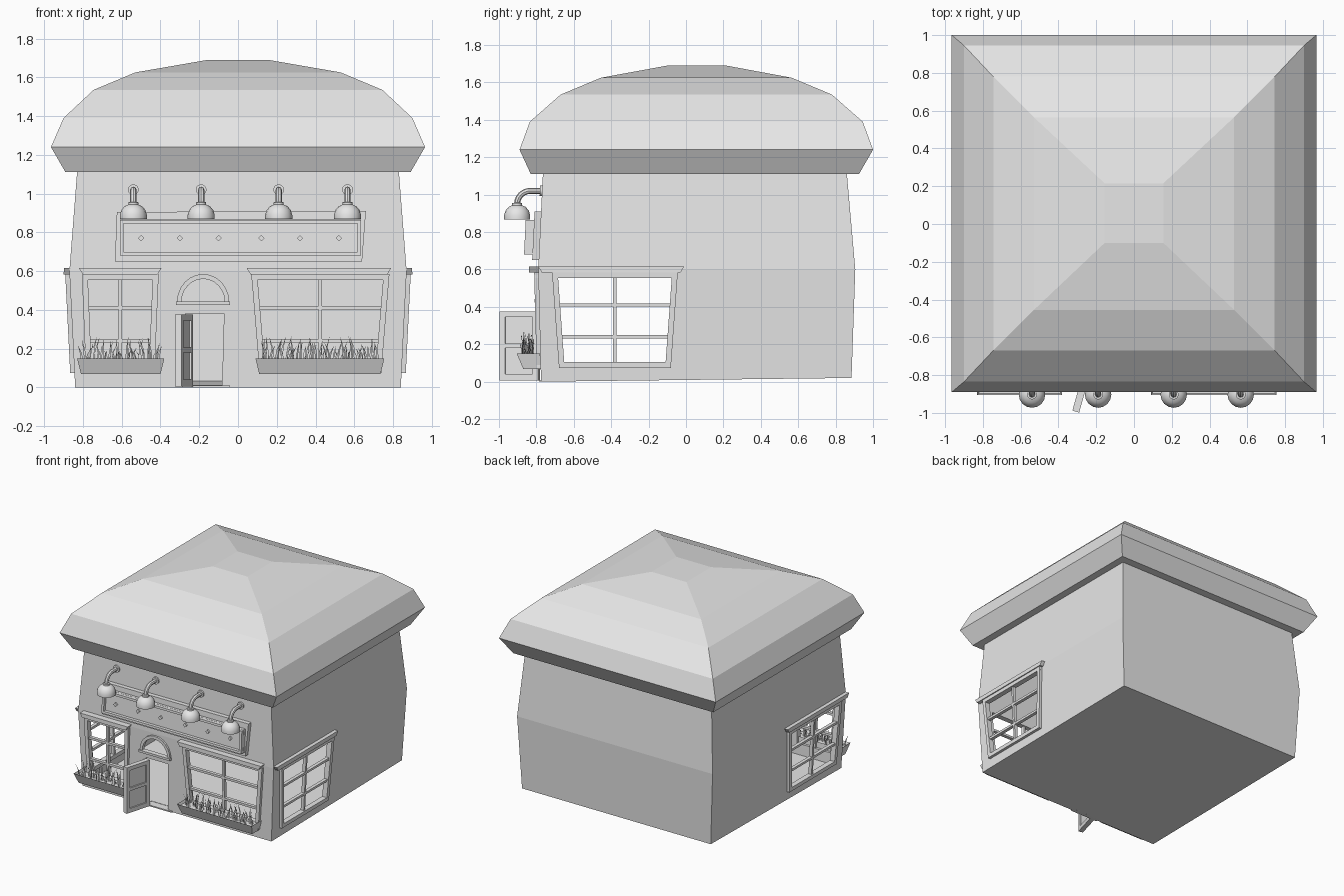
import bpy, bmesh, math, random
from mathutils import Vector

random.seed(4)
if "Cube" in bpy.data.objects:
    bpy.data.objects.remove(bpy.data.objects["Cube"])

grey = bpy.data.materials.new("plain_grey")
grey.use_nodes = True
grey.diffuse_color = (0.8, 0.8, 0.8, 1)
grey.node_tree.nodes["Principled BSDF"].inputs["Base Color"].default_value = (0.8, 0.8, 0.8, 1)


def finish(name, bm, recalc=True):
    if recalc:
        bmesh.ops.recalc_face_normals(bm, faces=bm.faces)
    mesh = bpy.data.meshes.new(name)
    bm.to_mesh(mesh)
    bm.free()
    mesh.materials.append(grey)
    obj = bpy.data.objects.new(name, mesh)
    bpy.context.collection.objects.link(obj)
    return obj


def activate(obj):
    bpy.ops.object.select_all(action='DESELECT')
    obj.select_set(True)
    bpy.context.view_layer.objects.active = obj


# Stack of vertex loops skinned together and capped
def loft(bm, loops):
    rings = [[bm.verts.new(p) for p in loop] for loop in loops]
    n = len(rings[0])
    for a, b in zip(rings, rings[1:]):
        for i in range(n):
            bm.faces.new((a[i], a[(i + 1) % n], b[(i + 1) % n], b[i]))
    bm.faces.new(rings[0][::-1])
    return bm.faces.new(rings[-1])


# Wall profile and mappings from wall coordinates (along, height, outward)
def bulge(z, low, mid, top):
    return low + (mid - low) * z / 0.6 if z < 0.6 else mid + (top - mid) * (z - 0.6) / 0.5


def front(u, z, d):
    return (u, -bulge(z, 0.775, 0.79, 0.765) - d, z)


def side(s):
    return lambda u, z, d: (s * (bulge(z, 0.84, 0.87, 0.83) + d), u, z)


def prism(bm, wall, pts, d0, d1):
    loft(bm, [[wall(u, z, d) for u, z in pts] for d in (d0, d1)])


def rect(u0, u1, z0, z1):
    return [(u0, z0), (u1, z0), (u1, z1), (u0, z1)]


def bar(bm, wall, a, b, w, d0, d1):
    a, b = Vector(a), Vector(b)
    t = (b - a).normalized() * w / 2
    n = Vector((-t.y, t.x))
    prism(bm, wall, [a - t - n, b + t - n, b + t + n, a - t + n], d0, d1)


# Wall shell
def ring(x, y0, y1, z0, z1):
    return [(-x, y0, z0), (x, y0, z0), (x, y1, z1), (-x, y1, z1)]


bm = bmesh.new()
loft(bm, [ring(0.84, -0.775, 0.885, 0, 0.02), ring(0.87, -0.79, 0.905, 0.6, 0.6),
          ring(0.83, -0.765, 0.86, 1.112, 1.112)])
walls = finish("walls", bm)
shell = walls.modifiers.new("thickness", 'SOLIDIFY')
shell.thickness = 0.02
shell.offset = -1

# Roof: low swollen hip
bm = bmesh.new()
loft(bm, [ring(x, y0, y1, z, z) for x, y0, y1, z in (
    (0.89, -0.83, 0.925, 1.11), (0.965, -0.89, 1.0, 1.24), (0.90, -0.835, 0.945, 1.39),
    (0.745, -0.67, 0.78, 1.535), (0.53, -0.455, 0.565, 1.625), (0.155, -0.10, 0.215, 1.69))])
finish("roof", bm)

cuts = bmesh.new()


# Windows: tapered opening, frame, glazing bars and lintel
def window(name, wall, u0, u1, inset, lintel0, lintel1, depth):
    z0, z1 = 0.09, 0.57
    c = [(u0 + inset, z0), (u1 - inset, z0), (u1, z1), (u0, z1)]
    prism(cuts, wall, c, -0.05, 0.1)
    b = bmesh.new()
    for i in range(4):
        bar(b, wall, c[i], c[(i + 1) % 4], 0.03, -0.02, 0.022)
    mid = (u0 + u1) / 2
    bar(b, wall, (mid, z0), (mid, z1), 0.018, -0.015, 0.012)
    for z in (0.24, 0.41):
        t = inset * (z1 - z) / (z1 - z0)
        bar(b, wall, (u0 + t, z), (u1 - t, z), 0.018, -0.015, 0.012)
    prism(b, wall, [(lintel0 + 0.02, 0.583), (lintel1 - 0.02, 0.583),
                    (lintel1, 0.615), (lintel0, 0.615)], -0.005, depth)
    finish(name, b)


window("front_window_right", front, -0.79, -0.425, 0.02, -0.82, -0.395, 0.05)
window("front_window_left", front, 0.085, 0.765, 0.04, 0.045, 0.79, 0.05)
window("side_window_left", side(1), -0.70, -0.06, 0.035, -0.79, -0.01, 0.03)
window("side_window_right", side(-1), -0.70, -0.06, 0.035, -0.79, -0.01, 0.03)

# Arched fanlight above the door
def arch(rx, rz, n=12):
    return [(-0.18 + rx * math.cos(math.pi * i / n), 0.44 + rz * math.sin(math.pi * i / n))
            for i in range(n + 1)]


inner, outer = arch(0.112, 0.12), arch(0.135, 0.145)
prism(cuts, front, inner, -0.05, 0.1)
bm = bmesh.new()
for i in range(12):
    prism(bm, front, [inner[i], outer[i], outer[i + 1], inner[i + 1]], -0.015, 0.015)
prism(bm, front, rect(-0.32, -0.04, 0.424, 0.442), -0.015, 0.025)
finish("fanlight_frame", bm)

# Doorway and threshold
prism(cuts, front, [(-0.262, 0.01), (-0.082, 0.01), (-0.072, 0.382), (-0.27, 0.382)], -0.05, 0.1)
bm = bmesh.new()
prism(bm, front, rect(-0.29, -0.04, 0, 0.01), -0.02, 0.012)
finish("threshold", bm)

# Cut the openings
cutter = finish("opening_cutter", cuts)
cutter.hide_render = True
cut = walls.modifiers.new("openings", 'BOOLEAN')
cut.operation = 'DIFFERENCE'
cut.solver = 'EXACT'
cut.object = cutter
activate(walls)
for m in ("thickness", "openings"):
    bpy.ops.object.modifier_apply(modifier=m)
bpy.data.objects.remove(cutter)


# Open door leaf: thin core with stiles and rails
def leaf(u, z, d):
    return (-0.25 - 0.28 * u + d, -0.785 - u - 0.28 * d, z)


bm = bmesh.new()
prism(bm, leaf, rect(0.005, 0.2, 0.012, 0.37), -0.009, 0.009)
for r in (rect(0, 0.03, 0.005, 0.375), rect(0.178, 0.208, 0.005, 0.375),
          rect(0.03, 0.178, 0.005, 0.04), rect(0.03, 0.178, 0.18, 0.205),
          rect(0.03, 0.178, 0.345, 0.375)):
    prism(bm, leaf, r, -0.018, 0.018)
finish("door_leaf", bm)

# Sign board with raised rim and studs
bm = bmesh.new()
prism(bm, front, [(-0.635, 0.65), (0.64, 0.65), (0.66, 0.91), (-0.625, 0.905)], -0.005, 0.035)
prism(bm, front, rect(-0.61, 0.635, 0.68, 0.865), 0.03, 0.055)
corners = rect(-0.6, 0.625, 0.69, 0.855)
for i in range(4):
    bar(bm, front, corners[i], corners[(i + 1) % 4], 0.018, 0.03, 0.08)
for u in (-0.5, -0.3, -0.1, 0.12, 0.32, 0.52):
    prism(bm, front, [(u + 0.016, 0.77), (u, 0.786), (u - 0.016, 0.77), (u, 0.754)], 0.05, 0.068)
finish("sign_board", bm)


# Wall lamps: turned shade, bent pipe and wall plate
def lathe(bm, x, y, profile, n=16):
    loft(bm, [[(x + r * math.cos(2 * math.pi * i / n), y + r * math.sin(2 * math.pi * i / n), z)
               for i in range(n)] for r, z in profile])


def disc(bm, u, z, r, d0, d1):
    prism(bm, front, [(u + r * math.cos(math.pi * i / 6), z + r * math.sin(math.pi * i / 6))
                      for i in range(12)], d0, d1)


for k, x in enumerate((-0.54, -0.19, 0.21, 0.565), 1):
    y = -0.903
    bm = bmesh.new()
    lathe(bm, x, y, [(0.05, 0.89), (0.06, 0.868), (0.07, 0.868), (0.07, 0.89), (0.062, 0.915),
                     (0.045, 0.935), (0.026, 0.943), (0.026, 0.955), (0.016, 0.957)])
    disc(bm, x, 1.02, 0.028, -0.005, 0.012)
    lamp = finish(f"lamp_shade_{k}", bm)
    curve = bpy.data.curves.new(f"lamp_pipe_{k}", 'CURVE')
    curve.dimensions = '3D'
    curve.bevel_depth = 0.016
    curve.bevel_resolution = 2
    bend = [(y + 0.07 - 0.07 * math.cos(a), 0.95 + 0.07 * math.sin(a))
            for a in [math.pi / 2 * i / 6 for i in range(7)]]
    path = [(y, 0.94)] + bend + [(-0.76, 1.02)]
    line = curve.splines.new('POLY')
    line.points.add(len(path) - 1)
    for p, (py, pz) in zip(line.points, path):
        p.co = (x, py, pz, 1)
    curve.materials.append(grey)
    pipe = bpy.data.objects.new(f"lamp_pipe_{k}", curve)
    bpy.context.collection.objects.link(pipe)
    activate(pipe)
    bpy.ops.object.convert(target='MESH')
    for o in (lamp, pipe):
        activate(o)
        bpy.ops.object.shade_smooth_by_angle(angle=math.radians(30))


# Flower boxes with grass blades
def planter(name, u0, u1, blades):
    bm = bmesh.new()
    top = loft(bm, [[(u0 + 0.02, -0.87, 0.068), (u1 - 0.02, -0.87, 0.068),
                     (u1 - 0.02, -0.775, 0.068), (u0 + 0.02, -0.775, 0.068)],
                    [(u0, -0.905, 0.15), (u1, -0.905, 0.15), (u1, -0.78, 0.15), (u0, -0.78, 0.15)]])
    bmesh.ops.recalc_face_normals(bm, faces=bm.faces)
    bmesh.ops.inset_region(bm, faces=[top], thickness=0.012)
    bmesh.ops.translate(bm, verts=top.verts, vec=(0, 0, -0.02))
    finish(name + "_box", bm)
    bm = bmesh.new()
    for i in range(blades):
        base = Vector((u0 + 0.025 + (u1 - u0 - 0.05) * (i + random.random()) / blades,
                       random.uniform(-0.875, -0.815), 0.128))
        h = random.uniform(0.06, 0.14)
        lean = Vector((random.uniform(-0.035, 0.035), random.uniform(-0.02, 0.015), 0))
        a = random.uniform(-0.7, 0.7)
        w = Vector((math.cos(a), math.sin(a), 0)) * 0.006
        mid = base + lean * 0.35 + Vector((0, 0, h * 0.55))
        tip = bm.verts.new(base + lean + Vector((0, 0, h)))
        v = [bm.verts.new(p) for p in (base - w, base + w, mid + w * 0.8, mid - w * 0.8)]
        bm.faces.new(v)
        bm.faces.new((v[3], v[2], tip))
    finish(name + "_grass", bm, recalc=False)


planter("right_planter", -0.83, -0.38, 42)
planter("left_planter", 0.09, 0.755, 60)
